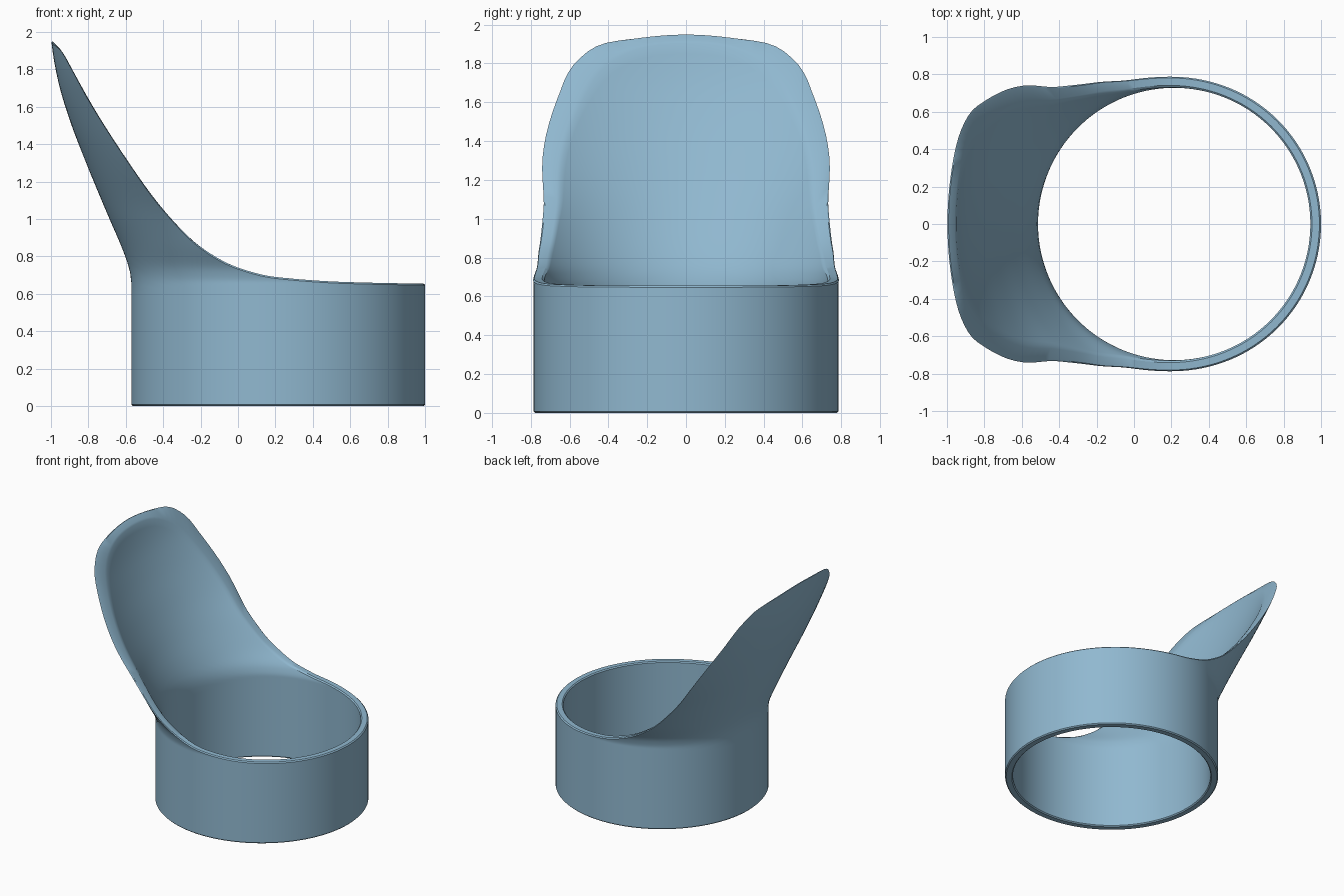
import bpy, bmesh, math

if "Cube" in bpy.data.objects:
    bpy.data.objects.remove(bpy.data.objects["Cube"])

# Profiles: rim height over x, back line x over z, section radius over z
RIM = [(-1.02, 1.985), (-0.99, 1.945), (-0.95, 1.91), (-0.9, 1.825), (-0.8, 1.64), (-0.6, 1.325),
       (-0.4, 1.05), (-0.2, 0.85), (0, 0.74), (0.2, 0.69), (0.6, 0.662), (1.0, 0.655), (1.2, 0.655)]
BACK = [(0, -0.57), (0.66, -0.57), (0.72, -0.578), (0.8, -0.603), (1.03, -0.7), (1.27, -0.8),
        (1.53, -0.9), (1.73, -0.96), (1.9, -0.992), (2.0, -1.003)]
RADIUS = [(0, 0.785), (0.66, 0.785), (0.72, 0.8), (0.85, 0.9), (1.05, 1.04), (1.32, 1.35),
          (1.64, 1.68), (1.82, 2.0), (2.0, 2.25)]
WALL = [(0, 0.057), (0.7, 0.057), (1.3, 0.055), (2.0, 0.04)]
COLS, ROWS = 160, 24
Z0, CH = 0.6, 0.008


def curve(pts, t):
    """Smooth curve through the points, with limited slopes."""
    t = min(max(t, pts[0][0]), pts[-1][0])
    sec = [(b[1] - a[1]) / (b[0] - a[0]) for a, b in zip(pts, pts[1:])]

    def slope(i):
        if i == 0:
            return sec[0]
        if i == len(sec):
            return sec[-1]
        p, q = sec[i - 1], sec[i]
        return 0 if p * q <= 0 else 2 * p * q / (p + q)

    i = next(k for k in range(len(sec)) if t <= pts[k + 1][0])
    h = pts[i + 1][0] - pts[i][0]
    u = (t - pts[i][0]) / h
    return ((2 * u**3 - 3 * u**2 + 1) * pts[i][1] + (u**3 - 2 * u**2 + u) * h * slope(i)
            + (3 * u**2 - 2 * u**3) * pts[i + 1][1] + (u**3 - u**2) * h * slope(i + 1))


def point(a, z, inner, inset=0.0):
    """Point on the outer or inner wall at angle a from the back."""
    r = curve(RADIUS, z)
    c = curve(BACK, z) + r
    r -= inset + (curve(WALL, z) if inner else 0)
    return (c - r * math.cos(a), r * math.sin(a), z)


def rim_height(a, inner):
    """Height at which a wall line meets the rim cut."""
    lo, hi = Z0, 1.99
    for _ in range(24):
        mid = (lo + hi) / 2
        if curve(RIM, point(a, mid, inner)[0]) > mid:
            lo = mid
        else:
            hi = mid
    return lo


def mix(p, q, t):
    return tuple(u + (v - u) * t for u, v in zip(p, q))


def wall(a, inner):
    top = rim_height(a, inner)
    end = top - CH
    pts = [point(a, 0, inner, -CH if inner else CH), point(a, CH, inner), point(a, Z0, inner)]
    pts += [point(a, Z0 + (end - Z0) * k / ROWS, inner) for k in range(1, ROWS + 1)]
    return pts, point(a, top, inner)


# Collar with raised shield: closed cross-sections joined around the ring
bm = bmesh.new()
loops = []
for j in range(COLS):
    s = 2 * j / COLS - 1
    a = math.copysign(math.pi * abs(s) ** 1.4, s)
    outer, otop = wall(a, False)
    inner, itop = wall(a, True)
    section = outer + [mix(otop, itop, 0.15), mix(otop, itop, 0.85)] + inner[::-1]
    loops.append([bm.verts.new(p) for p in section])
for j in range(COLS):
    p, q = loops[j], loops[(j + 1) % COLS]
    for k in range(len(p)):
        n = (k + 1) % len(p)
        bm.faces.new((p[k], q[k], q[n], p[n]))
bmesh.ops.recalc_face_normals(bm, faces=bm.faces)

mesh = bpy.data.meshes.new("collar_with_shield")
bm.to_mesh(mesh)
bm.free()
obj = bpy.data.objects.new("collar_with_shield", mesh)
bpy.context.collection.objects.link(obj)

mat = bpy.data.materials.new("light_blue")
mat.diffuse_color = (0.28, 0.48, 0.63, 1)
mat.use_nodes = True
mat.node_tree.nodes["Principled BSDF"].inputs["Base Color"].default_value = mat.diffuse_color
mesh.materials.append(mat)

bpy.context.view_layer.objects.active = obj
obj.select_set(True)
bpy.ops.object.shade_smooth_by_angle(angle=math.radians(30))
